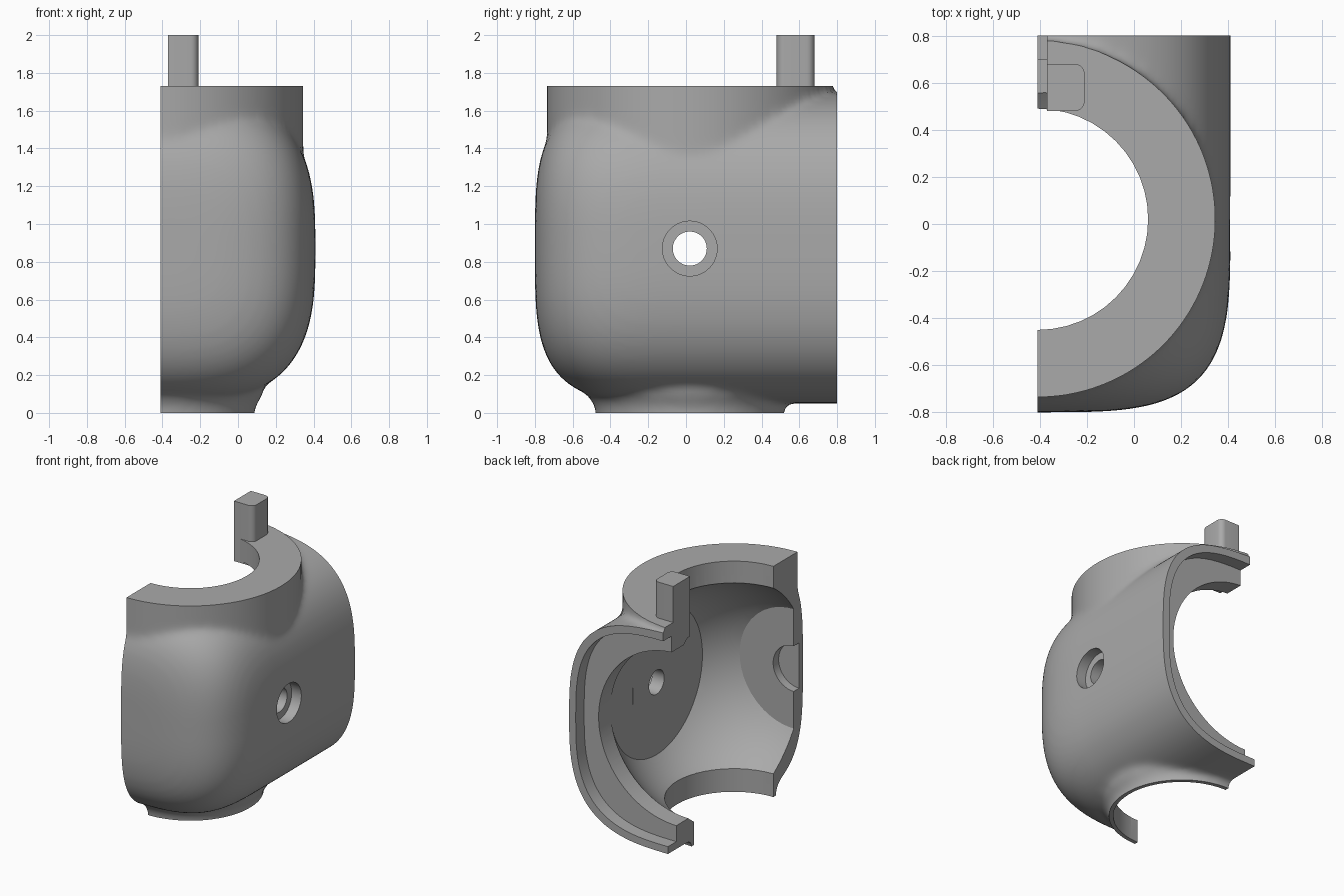
import bpy, bmesh, math
from mathutils import Matrix, Vector

if "Cube" in bpy.data.objects:
    bpy.data.objects.remove(bpy.data.objects["Cube"])

CX, CY, CZ = -0.41, 0.02, 0.87      # cut plane and centre of the joint
AXIS = Vector((CX, CY, CZ))

grey = bpy.data.materials.new("plain grey")
grey.use_nodes = True
grey.diffuse_color = (0.4, 0.4, 0.4, 1)
grey.node_tree.nodes["Principled BSDF"].inputs["Base Color"].default_value = grey.diffuse_color


def make(name, bm):
    bmesh.ops.recalc_face_normals(bm, faces=bm.faces)
    me = bpy.data.meshes.new(name)
    bm.to_mesh(me)
    bm.free()
    ob = bpy.data.objects.new(name, me)
    bpy.context.collection.objects.link(ob)
    return ob


def box(name, lo, hi):
    bm = bmesh.new()
    bmesh.ops.create_cube(bm, size=1)
    for v in bm.verts:
        v.co = Vector([l + (c + 0.5) * (h - l) for c, l, h in zip(v.co, lo, hi)])
    return make(name, bm)


def loft(name, rings):
    bm = bmesh.new()
    loops = [[bm.verts.new(p) for p in ring] for ring in rings]
    n = len(loops[0])
    for a, b in zip(loops, loops[1:]):
        for i in range(n):
            bm.faces.new((a[i], a[(i + 1) % n], b[(i + 1) % n], b[i]))
    bm.faces.new(loops[0])
    bm.faces.new(loops[-1])
    return make(name, bm)


def squircle(y, half, power=3, n=96):
    pts = []
    for i in range(n):
        t = math.tau * i / n
        c, s = math.cos(t), math.sin(t)
        pts.append((CX + half * math.copysign(abs(c) ** (2 / power), c), y,
                    CZ + half * math.copysign(abs(s) ** (2 / power), s)))
    return pts


def lathe(name, profile, n=96):
    angles = [math.tau * i / n for i in range(n)]
    return loft(name, [[(CX + r * math.cos(t), CY + r * math.sin(t), z) for t in angles]
                       for r, z in profile])


def rod(name, radius, start, end, axis, n=64):
    # Cylinder through the joint centre along x or y
    bm = bmesh.new()
    bmesh.ops.create_cone(bm, cap_ends=True, segments=n, radius1=radius, radius2=radius,
                          depth=end - start)
    turn = Matrix.Rotation(math.pi / 2, 4, "Y" if axis == 0 else "X")
    pos = AXIS.copy()
    pos[axis] = (start + end) / 2
    bmesh.ops.transform(bm, matrix=Matrix.Translation(pos) @ turn, verts=bm.verts)
    return make(name, bm)


def bake(ob):
    dg = bpy.context.evaluated_depsgraph_get()
    me = bpy.data.meshes.new_from_object(ob.evaluated_get(dg))
    ob.modifiers.clear()
    ob.data = me


def combine(ob, other, operation):
    mod = ob.modifiers.new("join", "BOOLEAN")
    mod.operation, mod.solver, mod.object = operation, "EXACT", other
    bake(ob)
    bpy.data.objects.remove(other)


def finish(ob, angle):
    ob.data.materials.clear()
    ob.data.materials.append(grey)
    bpy.ops.object.select_all(action="DESELECT")
    ob.select_set(True)
    bpy.context.view_layer.objects.active = ob
    bpy.ops.object.shade_smooth_by_angle(angle=math.radians(angle))


# Rounded body: domed front, straight open back
rings = []
for i in range(25):
    p = math.radians(89.9 - i * 3.6)
    rings.append(squircle(-0.8 * math.sin(p) ** 0.54, 0.82 * math.cos(p) ** 0.54)
                 if p > 0.06 else squircle(-0.1, 0.82))
rings += [squircle(y, 0.82) for y in (0.1, 0.4, 0.7, 0.95)]
shell = loft("housing_shell", rings)

# Top neck and flared bottom collar, blended into the body
combine(shell, lathe("neck", [(0.756, 1.0), (0.756, 1.85)]), "UNION")
combine(shell, lathe("collar", [(0.495, -0.1), (0.497, 0.01), (0.51, 0.05),
                                (0.545, 0.1), (0.5, 0.3)]), "UNION")
blend = shell.modifiers.new("blend", "REMESH")
blend.mode, blend.voxel_size = "VOXEL", 0.022
soft = shell.modifiers.new("soft", "SMOOTH")
soft.factor, soft.iterations = 0.5, 12
bake(shell)

# Trim to the half shell with crisp ends
combine(shell, box("trim", (CX, -2, 0), (2, 0.8, 1.73)), "INTERSECT")

# Ball cavity with flat side and front walls
bm = bmesh.new()
bmesh.ops.create_uvsphere(bm, u_segments=96, v_segments=48, radius=0.84)
bmesh.ops.translate(bm, vec=AXIS, verts=bm.verts)
cavity = make("cavity", bm)
combine(cavity, box("walls", (-2, -0.69, -1), (0.23, 2, 3)), "INTERSECT")
combine(shell, cavity, "DIFFERENCE")

# Vertical bore, back opening and stepped back rim
combine(shell, lathe("bore", [(0.47, -0.5), (0.47, 2.5)], 48), "DIFFERENCE")
combine(shell, rod("opening", 0.645, 0.3, 1.2, 1, 96), "DIFFERENCE")
combine(shell, loft("rim_step", [squircle(0.7, 0.765), squircle(1.0, 0.765)]), "DIFFERENCE")

# Screw hole with counterbore, front pocket, notch beside the post
combine(shell, rod("screw_hole", 0.09, 0.0, 0.8, 0), "DIFFERENCE")
combine(shell, rod("counterbore", 0.145, 0.33, 0.8, 0), "DIFFERENCE")
combine(shell, rod("front_pocket", 0.17, -0.755, -0.5, 1), "DIFFERENCE")
combine(shell, box("notch", (-1, 0.4, 1.5), (-0.37, 1.2, 2)), "DIFFERENCE")
finish(shell, 28)

# Locking post with rounded outer edges
post = box("locking_post", (-0.37, 0.48, 1.55), (-0.21, 0.68, 2.0))
bm = bmesh.new()
bm.from_mesh(post.data)
edges = [e for e in bm.edges if all(v.co.x > -0.3 for v in e.verts)
         and abs(e.verts[0].co.z - e.verts[1].co.z) > 0.1]
bmesh.ops.bevel(bm, geom=edges, offset=0.04, segments=5, profile=0.5, affect="EDGES")
bm.to_mesh(post.data)
bm.free()
finish(post, 35)
